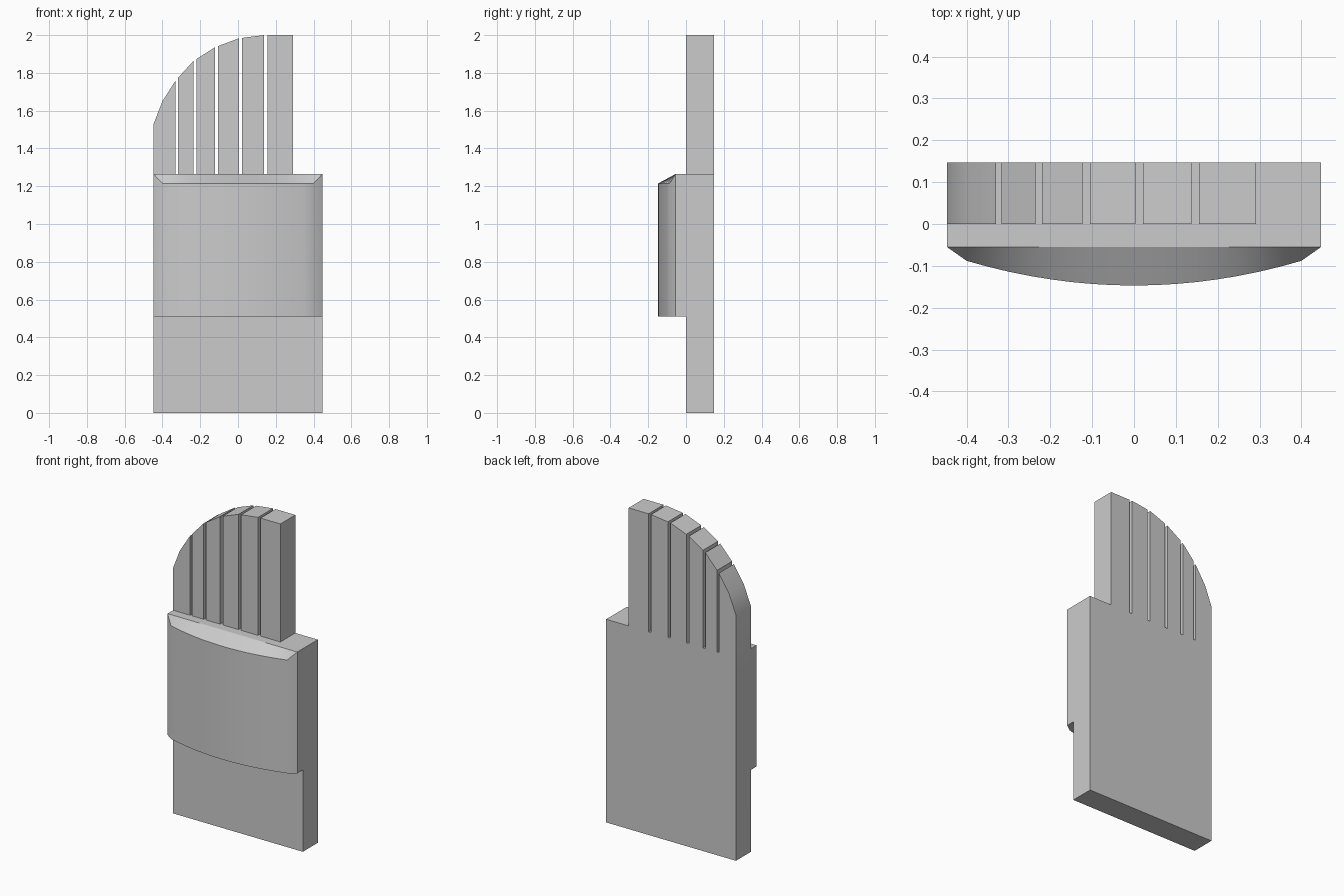
import bpy, bmesh

if "Cube" in bpy.data.objects:
    bpy.data.objects.remove(bpy.data.objects["Cube"])

HALF_W, BACK, SHOULDER = 0.447, 0.147, 1.265


def finish(bm, name):
    bmesh.ops.remove_doubles(bm, verts=bm.verts, dist=1e-5)
    bmesh.ops.recalc_face_normals(bm, faces=bm.faces)
    mesh = bpy.data.meshes.new(name)
    bm.to_mesh(mesh)
    bm.free()
    ob = bpy.data.objects.new(name, mesh)
    bpy.context.collection.objects.link(ob)
    bpy.ops.object.select_all(action='DESELECT')
    ob.select_set(True)
    bpy.context.view_layer.objects.active = ob
    bpy.ops.object.shade_smooth_by_angle(angle=0.45)
    return ob


# Curved top line of the comb, as (x, z)
curve = [(-0.447, 1.53), (-0.40, 1.65), (-0.33, 1.76), (-0.236, 1.863),
         (-0.123, 1.935), (0.004, 1.983), (0.138, 2.0), (0.292, 2.0)]


def top_z(x):
    for (x0, z0), (x1, z1) in zip(curve, curve[1:]):
        if x <= x1:
            return z0 + (z1 - z0) * (x - x0) / (x1 - x0)
    return curve[-1][1]


# Back plate with slotted, rounded comb: one outline extruded in y
tines = [(-0.447, -0.33), (-0.317, -0.236), (-0.22, -0.123),
         (-0.105, 0.004), (0.022, 0.138), (0.155, 0.292)]
outline = [(-HALF_W, 0), (HALF_W, 0), (HALF_W, SHOULDER)]
for left, right in reversed(tines):
    outline.append((right, SHOULDER))
    outline.append((right, top_z(right)))
    outline += [p for p in reversed(curve) if left < p[0] < right]
    outline.append((left, top_z(left)))
    if left > -HALF_W:
        outline.append((left, SHOULDER))

bm = bmesh.new()
face = bm.faces.new([bm.verts.new((x, 0, z)) for x, z in outline])
ext = bmesh.ops.extrude_face_region(bm, geom=[face])
moved = [v for v in ext['geom'] if isinstance(v, bmesh.types.BMVert)]
bmesh.ops.translate(bm, verts=moved, vec=(0, BACK, 0))
finish(bm, "comb_plate")

# Bowed front pad with a bevelled upper edge
LOW, LIP, SIDE_Y = 0.51, 1.215, -0.055
N = 16
xs = [-0.40 + 0.80 * i / N for i in range(N + 1)]
front = [(x, -0.147 + 0.059 * (x / 0.40) ** 2, LIP) for x in xs]
front = [(-HALF_W, SIDE_Y, SHOULDER)] + front + [(HALF_W, SIDE_Y, SHOULDER)]

bm = bmesh.new()


def add(*pts):
    bm.faces.new([bm.verts.new(p) for p in pts])


for (x0, y0, z0), (x1, y1, z1) in zip(front, front[1:]):
    # bowed wall
    add((x0, y0, LOW), (x1, y1, LOW), (x1, y1, z1), (x0, y0, z0))
    # sloped bevel
    upper = [(x1, SIDE_Y, SHOULDER), (x0, SIDE_Y, SHOULDER)]
    pts = list(dict.fromkeys([(x0, y0, z0), (x1, y1, z1)] + upper))
    add(*pts)
    # top ledge and underside
    add((x0, SIDE_Y, SHOULDER), (x1, SIDE_Y, SHOULDER),
        (x1, 0, SHOULDER), (x0, 0, SHOULDER))
    add((x0, y0, LOW), (x0, 0, LOW), (x1, 0, LOW), (x1, y1, LOW))
# side walls
for x in (-HALF_W, HALF_W):
    add((x, 0, LOW), (x, SIDE_Y, LOW), (x, SIDE_Y, SHOULDER), (x, 0, SHOULDER))
# closing back
bmesh.ops.remove_doubles(bm, verts=bm.verts, dist=1e-5)
bmesh.ops.holes_fill(bm, edges=bm.edges, sides=0)
finish(bm, "front_pad")
